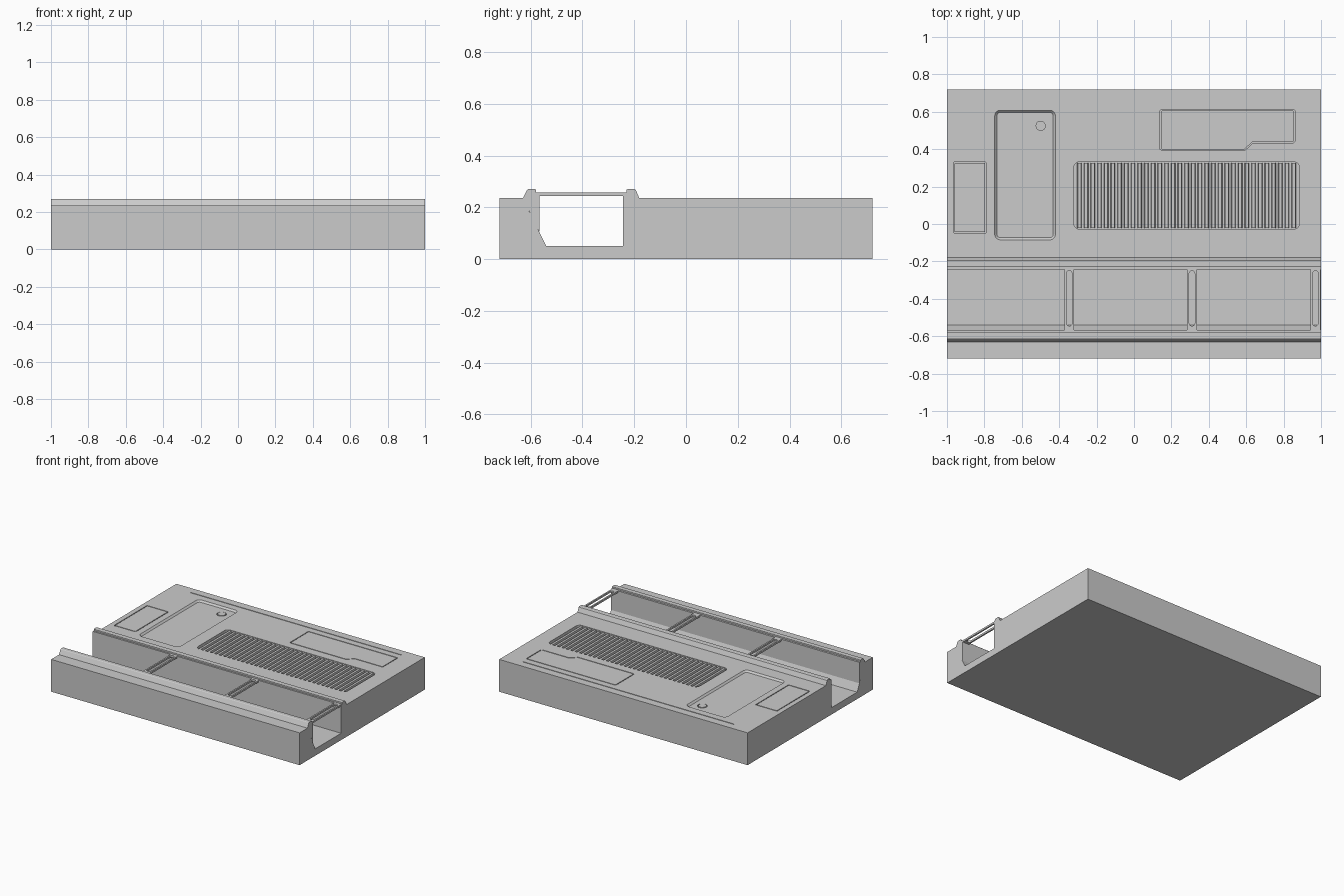
import bpy, bmesh, math
from mathutils import Vector

if "Cube" in bpy.data.objects:
    bpy.data.objects.remove(bpy.data.objects["Cube"])

TOP = 0.235


def finish(bm, name):
    bmesh.ops.recalc_face_normals(bm, faces=bm.faces)
    me = bpy.data.meshes.new(name)
    bm.to_mesh(me)
    bm.free()
    ob = bpy.data.objects.new(name, me)
    bpy.context.collection.objects.link(ob)
    return ob


def extrude_x(name, profile, x0, x1):
    """Solid from a (y, z) profile swept along x."""
    bm = bmesh.new()
    f = bm.faces.new([bm.verts.new((x0, y, z)) for y, z in profile])
    r = bmesh.ops.extrude_face_region(bm, geom=[f])
    bmesh.ops.translate(bm, vec=(x1 - x0, 0, 0),
                        verts=[v for v in r["geom"] if isinstance(v, bmesh.types.BMVert)])
    return finish(bm, name)


def inset(pts, d):
    """Move a counter-clockwise outline inwards by d."""
    out = []
    for i, p in enumerate(pts):
        a, p, c = Vector(pts[i - 1]), Vector(p), Vector(pts[(i + 1) % len(pts)])
        e, f = (p - a).normalized(), (c - p).normalized()
        n, m = Vector((-e.y, e.x)), Vector((-f.y, f.x))
        out.append(tuple(p + (n + m) * d / (1 + n.dot(m))))
    return out


def prism(name, pts, z0, z1, taper=0.0):
    """Upright solid from an (x, y) outline; the bottom can be inset."""
    bm = bmesh.new()
    low = [bm.verts.new((*p, z0)) for p in inset(pts, taper)]
    high = [bm.verts.new((*p, z1)) for p in pts]
    bm.faces.new(low)
    bm.faces.new(high)
    n = len(pts)
    for i in range(n):
        j = (i + 1) % n
        bm.faces.new((low[i], low[j], high[j], high[i]))
    return finish(bm, name)


def rounded(x0, x1, y0, y1, r, seg=5):
    pts = []
    corners = ((x1 - r, y1 - r, 0), (x0 + r, y1 - r, 90), (x0 + r, y0 + r, 180), (x1 - r, y0 + r, 270))
    for cx, cy, a in corners:
        for k in range(seg + 1):
            t = math.radians(a + 90 * k / seg)
            pts.append((cx + r * math.cos(t), cy + r * math.sin(t)))
    return pts


def cut(target, cutter):
    cutter.hide_render = True
    mod = target.modifiers.new("cut", "BOOLEAN")
    mod.operation, mod.solver, mod.object = "DIFFERENCE", "EXACT", cutter
    bpy.context.view_layer.objects.active = target
    bpy.ops.object.modifier_apply(modifier=mod.name)
    bpy.data.objects.remove(cutter)


# Main slab with the open trough along the front
body = extrude_x("body", [(-0.72, 0), (0.72, 0), (0.72, TOP), (-0.18, TOP), (-0.18, 0.05),
                          (-0.54, 0.05), (-0.63, TOP), (-0.72, TOP)], -1, 1)

# Rails lining both sides of the trough
extrude_x("front_rail", [(-0.63, TOP), (-0.566, 0.104), (-0.566, 0.257), (-0.58, 0.257),
                         (-0.58, 0.268), (-0.584, 0.27), (-0.609, 0.27), (-0.614, 0.267)], -1, 1)
extrude_x("rear_rail", [(-0.18, 0.05), (-0.18, TOP), (-0.194, 0.267), (-0.199, 0.27),
                        (-0.226, 0.27), (-0.23, 0.268), (-0.23, 0.257), (-0.243, 0.257),
                        (-0.243, 0.05)], -1, 1)

# Slotted cross bars over the trough
for i, x in enumerate((-0.346, 0.31, 0.97)):
    bar = prism(f"cross_bar_{i + 1}", [(x - 0.026, -0.57), (x + 0.026, -0.57),
                                       (x + 0.026, -0.24), (x - 0.026, -0.24)], 0.244, 0.257)
    cut(bar, prism("slot_cutter", rounded(x - 0.015, x + 0.015, -0.545, -0.25, 0.0149), 0.2, 0.3))

# Flush hatches: a narrow groove around each lid
hatches = {
    "side_hatch": rounded(-0.965, -0.79, -0.05, 0.332, 0.008, 2),
    "rear_hatch": [(0.148, 0.393), (0.593, 0.393), (0.636, 0.434), (0.852, 0.434), (0.861, 0.442),
                   (0.861, 0.604), (0.853, 0.612), (0.147, 0.612), (0.138, 0.604), (0.138, 0.401)],
}
for name, outline in hatches.items():
    cut(body, prism("hatch_cutter", outline, TOP - 0.01, TOP + 0.05))
    prism(name, inset(outline, 0.006), TOP - 0.011, TOP)

# Shallow pan with sloped sides and a round cap
pan = rounded(-0.745, -0.42, -0.085, 0.608, 0.03)
cut(body, prism("pan_cutter", inset(pan, -0.04 * 0.9), TOP - 0.012, TOP + 0.036, 0.048))
cap = rounded(-0.532, -0.466, 0.492, 0.558, 0.0329)
cut(body, prism("cap_cutter", cap, TOP - 0.02, TOP + 0.05))
prism("round_cap", inset(cap, 0.006), TOP - 0.021, TOP - 0.01)

# Thin seam along the back edge
cut(body, prism("seam_cutter", [(-0.85, 0.658), (0.85, 0.658), (0.85, 0.664), (-0.85, 0.664)],
                TOP - 0.006, TOP + 0.05))

# Ribbed grille in a rounded recess
cut(body, prism("grille_cutter", rounded(-0.322, 0.884, -0.027, 0.332, 0.03), TOP - 0.02, TOP + 0.05))
count = 33
for i in range(count):
    x = -0.292 + i * 1.146 / (count - 1)
    w = 0.012
    bm = bmesh.new()
    section = [(x - w, TOP - 0.021), (x + w, TOP - 0.021), (x + w * 0.7, TOP - 0.003), (x - w * 0.7, TOP - 0.003)]
    ends = [[bm.verts.new((px, y, pz)) for px, pz in section] for y in (-0.022, 0.327)]
    for e in ends:
        bm.faces.new(e)
    for a in range(4):
        b = (a + 1) % 4
        bm.faces.new((ends[0][a], ends[0][b], ends[1][b], ends[1][a]))
    finish(bm, f"grille_slat_{i + 1}")
